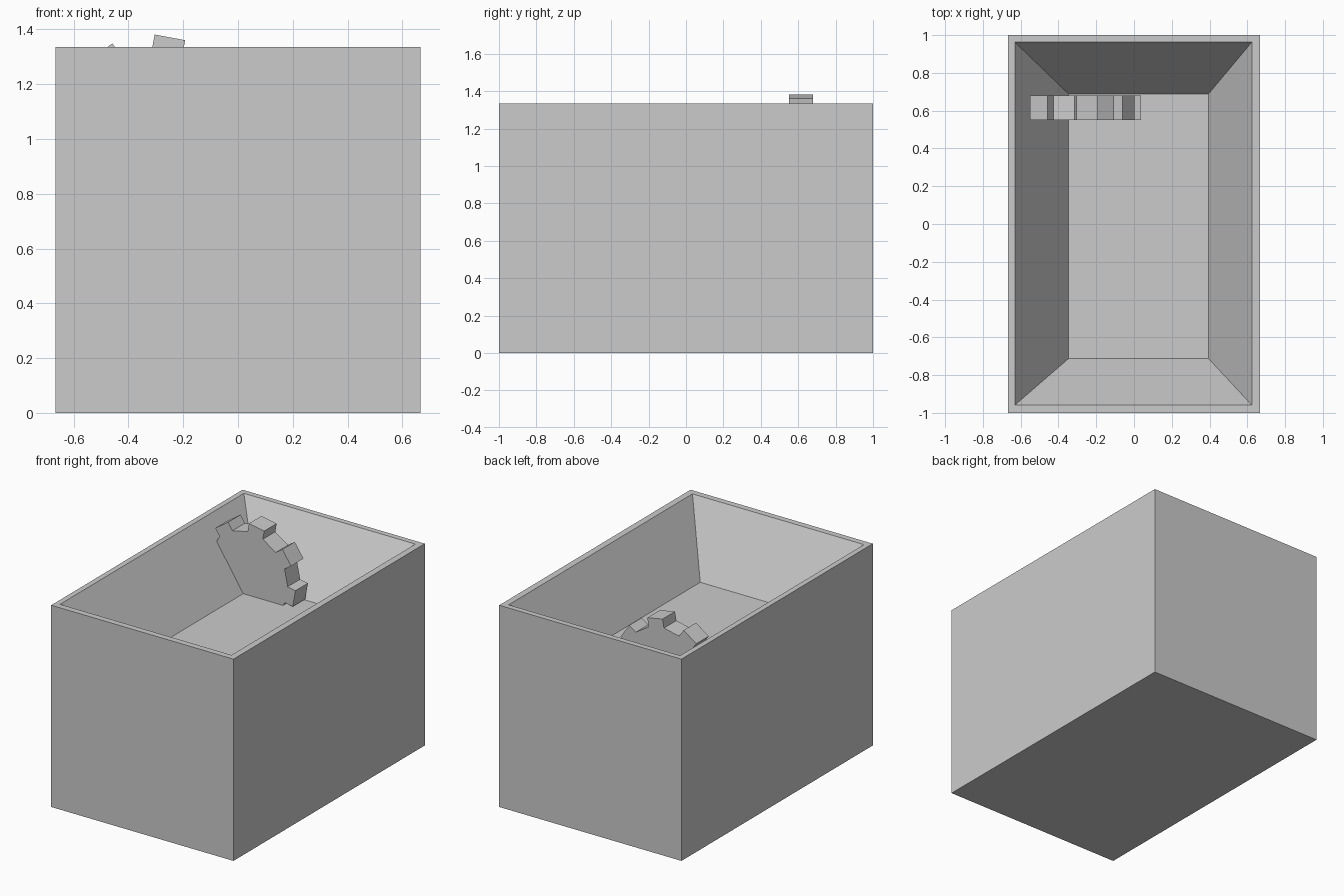
import bpy, bmesh
from math import sin, cos, radians

if "Cube" in bpy.data.objects:
    bpy.data.objects.remove(bpy.data.objects["Cube"])


def make_object(name, bm):
    bmesh.ops.recalc_face_normals(bm, faces=bm.faces[:])
    mesh = bpy.data.meshes.new(name)
    bm.to_mesh(mesh)
    bm.free()
    obj = bpy.data.objects.new(name, mesh)
    bpy.context.collection.objects.link(obj)
    return obj


def ring(bm, x0, x1, y0, y1, z):
    return [bm.verts.new(p) for p in
            ((x0, y0, z), (x1, y0, z), (x1, y1, z), (x0, y1, z))]


# Box: outer shell, rim and sloping cavity as stacked rectangular rings
bm = bmesh.new()
rings = [
    ring(bm, -0.667, 0.667, -1, 1, 0),
    ring(bm, -0.667, 0.667, -1, 1, 1.335),
    ring(bm, -0.631, 0.624, -0.959, 0.963, 1.335),
    ring(bm, -0.347, 0.395, -0.713, 0.689, 0.905),
]
bm.faces.new(rings[0])
for a, b in zip(rings, rings[1:]):
    for i in range(4):
        j = (i + 1) % 4
        bm.faces.new((a[i], a[j], b[j], b[i]))
bm.faces.new(rings[-1])
make_object("box", bm)

# Gear: 16-sided disc with straight teeth on every other side, sunk into the wall
CX, CZ, RADIUS, TOOTH = -0.311, 1.034, 0.29, 0.058
Y_FRONT, Y_BACK = 0.55, 0.68
profile = []
for k in range(8):
    mid = radians(79.5 + 45 * k)
    ux, uz = TOOTH * cos(mid), TOOTH * sin(mid)
    half = radians(11.25)
    for side, lift in ((-half, 0), (-half, 1), (half, 1), (half, 0)):
        profile.append((CX + RADIUS * cos(mid + side) + ux * lift,
                        CZ + RADIUS * sin(mid + side) + uz * lift))

bm = bmesh.new()
face = bm.faces.new([bm.verts.new((x, Y_FRONT, z)) for x, z in profile])
result = bmesh.ops.extrude_face_region(bm, geom=[face], use_keep_orig=True)
moved = [g for g in result["geom"] if isinstance(g, bmesh.types.BMVert)]
bmesh.ops.translate(bm, verts=moved, vec=(0, Y_BACK - Y_FRONT, 0))
make_object("gear", bm)
